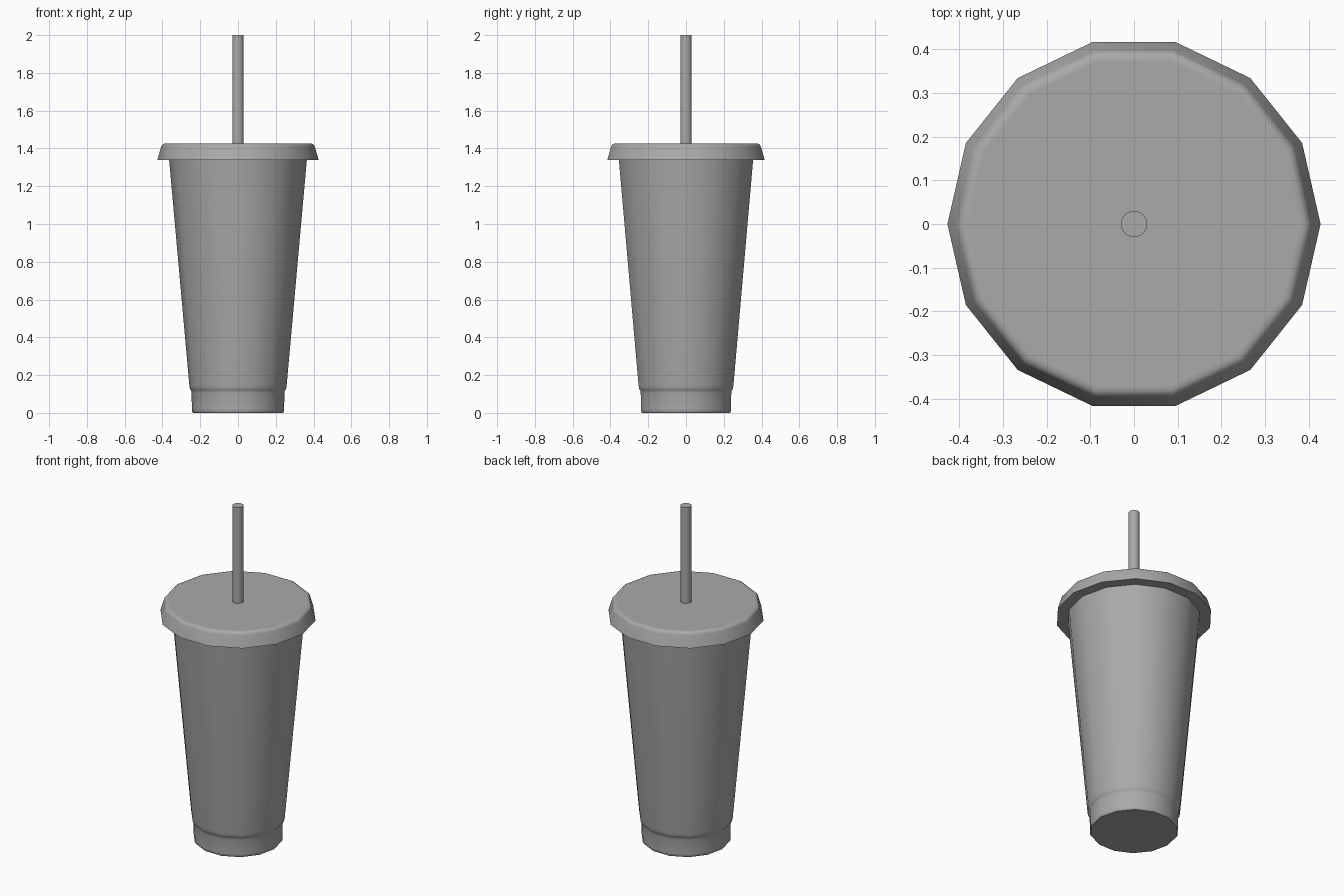
import bpy
import bmesh
from math import cos, sin, tau, radians

cube = bpy.data.objects.get("Cube")
if cube:
    bpy.data.objects.remove(cube, do_unlink=True)

# One plain grey for every part
GREY = (0.4, 0.4, 0.4, 1.0)
grey = bpy.data.materials.new("plain grey")
grey.diffuse_color = GREY
grey.use_nodes = True
for node in grey.node_tree.nodes:
    if node.type == "BSDF_PRINCIPLED":
        node.inputs["Base Color"].default_value = GREY


def lathe(name, profile, sides):
    """Closed turned solid from (radius, height) points, bottom to top."""
    bm = bmesh.new()
    rings = [[bm.verts.new((r * cos(tau * i / sides), r * sin(tau * i / sides), z))
              for i in range(sides)] for r, z in profile]
    for low, high in zip(rings, rings[1:]):
        for i in range(sides):
            j = (i + 1) % sides
            bm.faces.new((low[i], low[j], high[j], high[i]))
    bm.faces.new(rings[0][::-1])
    bm.faces.new(rings[-1])
    mesh = bpy.data.meshes.new(name)
    bm.to_mesh(mesh)
    bm.free()
    mesh.materials.append(grey)
    obj = bpy.data.objects.new(name, mesh)
    bpy.context.collection.objects.link(obj)
    bpy.ops.object.select_all(action="DESELECT")
    obj.select_set(True)
    bpy.context.view_layer.objects.active = obj
    bpy.ops.object.shade_smooth_by_angle(angle=radians(50))
    return obj


# Tapered cup with a narrower foot and a soft step above it
lathe("cup", [(0.22, 0), (0.238, 0), (0.244, 0.008), (0.244, 0.02), (0.246, 0.108),
              (0.248, 0.117), (0.253, 0.124), (0.256, 0.134),
              (0.258, 0.15), (0.365, 1.345)], 14)

# Overhanging lid with a softened top rim
lathe("lid", [(0.35, 1.34), (0.427, 1.34), (0.407, 1.408), (0.402, 1.419),
              (0.391, 1.425), (0.38, 1.425)], 14)

# Straight straw through the centre of the lid
lathe("straw", [(0.03, 1.38), (0.03, 2.0)], 24)
